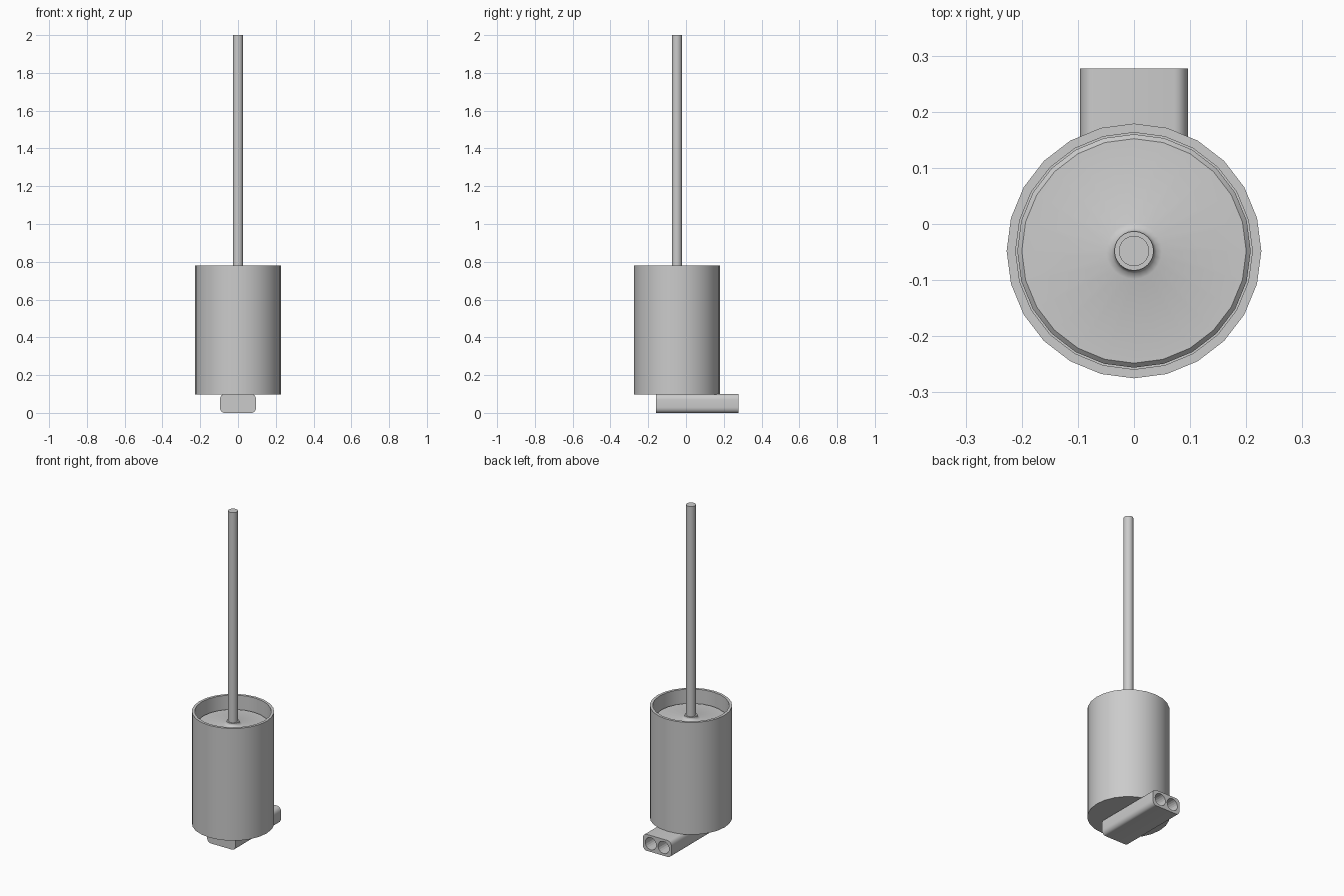
import bpy, bmesh, math

if "Cube" in bpy.data.objects:
    bpy.data.objects.remove(bpy.data.objects["Cube"])

AXIS_Y = -0.048


def finish(name, bm, angle=40):
    bmesh.ops.remove_doubles(bm, verts=bm.verts, dist=1e-5)
    bmesh.ops.recalc_face_normals(bm, faces=bm.faces)
    me = bpy.data.meshes.new(name)
    bm.to_mesh(me)
    bm.free()
    ob = bpy.data.objects.new(name, me)
    bpy.context.collection.objects.link(ob)
    bpy.ops.object.select_all(action='DESELECT')
    ob.select_set(True)
    bpy.context.view_layer.objects.active = ob
    bpy.ops.object.shade_smooth_by_angle(angle=math.radians(angle))
    return ob


def lathe(name, profile, sides):
    """Spin an (r, z) profile around the vertical axis."""
    bm = bmesh.new()
    vs = [bm.verts.new((r, 0, z)) for r, z in profile]
    es = [bm.edges.new(p) for p in zip(vs, vs[1:])]
    bmesh.ops.spin(bm, geom=vs + es, cent=(0, 0, 0), axis=(0, 0, 1),
                   angle=math.tau, steps=sides, use_merge=True)
    bmesh.ops.translate(bm, verts=bm.verts, vec=(0, AXIS_Y, 0))
    return finish(name, bm)


# Open cup with closed floor
lathe("cylinder_barrel", [(0, 0.098), (0.227, 0.098), (0.227, 0.78),
                          (0.211, 0.78), (0.211, 0.115), (0, 0.115)], 24)

# Piston disc with a small collar around the rod
lathe("piston", [(0, 0.62), (0.208, 0.62), (0.208, 0.69), (0.2, 0.698),
                 (0.05, 0.703), (0.04, 0.707), (0.035, 0.715),
                 (0.035, 0.722), (0.02, 0.722)], 24)

# Long push rod
lathe("piston_rod", [(0, 0.62), (0.027, 0.62), (0.027, 2.0), (0, 2.0)], 20)

# Rounded port block, extruded along y
bm = bmesh.new()
outline = []
for cx, cz, start in ((1, 1, 0), (-1, 1, 90), (-1, -1, 180), (1, -1, 270)):
    for i in range(6):
        a = math.radians(start + 18 * i)
        outline.append((cx * 0.072 + 0.024 * math.cos(a),
                        0.05 + cz * 0.02 + 0.03 * math.sin(a)))
face = bm.faces.new([bm.verts.new((x, -0.16, z)) for x, z in outline])
ext = bmesh.ops.extrude_face_region(bm, geom=[face], use_keep_orig=True)
bmesh.ops.translate(bm, vec=(0, 0.437, 0),
                    verts=[g for g in ext["geom"] if isinstance(g, bmesh.types.BMVert)])
block = finish("port_block", bm)

# Twin port holes in the back end
for side in (-1, 1):
    bpy.ops.mesh.primitive_cylinder_add(vertices=20, radius=0.037, depth=0.3,
                                        location=(side * 0.043, 0.28, 0.05),
                                        rotation=(math.pi / 2, 0, 0))
    cutter = bpy.context.object
    cutter.name = "port_cutter"
    cutter.hide_render = True
    cutter.hide_set(True)
    cut = block.modifiers.new("port", 'BOOLEAN')
    cut.operation = 'DIFFERENCE'
    cut.solver = 'EXACT'
    cut.object = cutter
